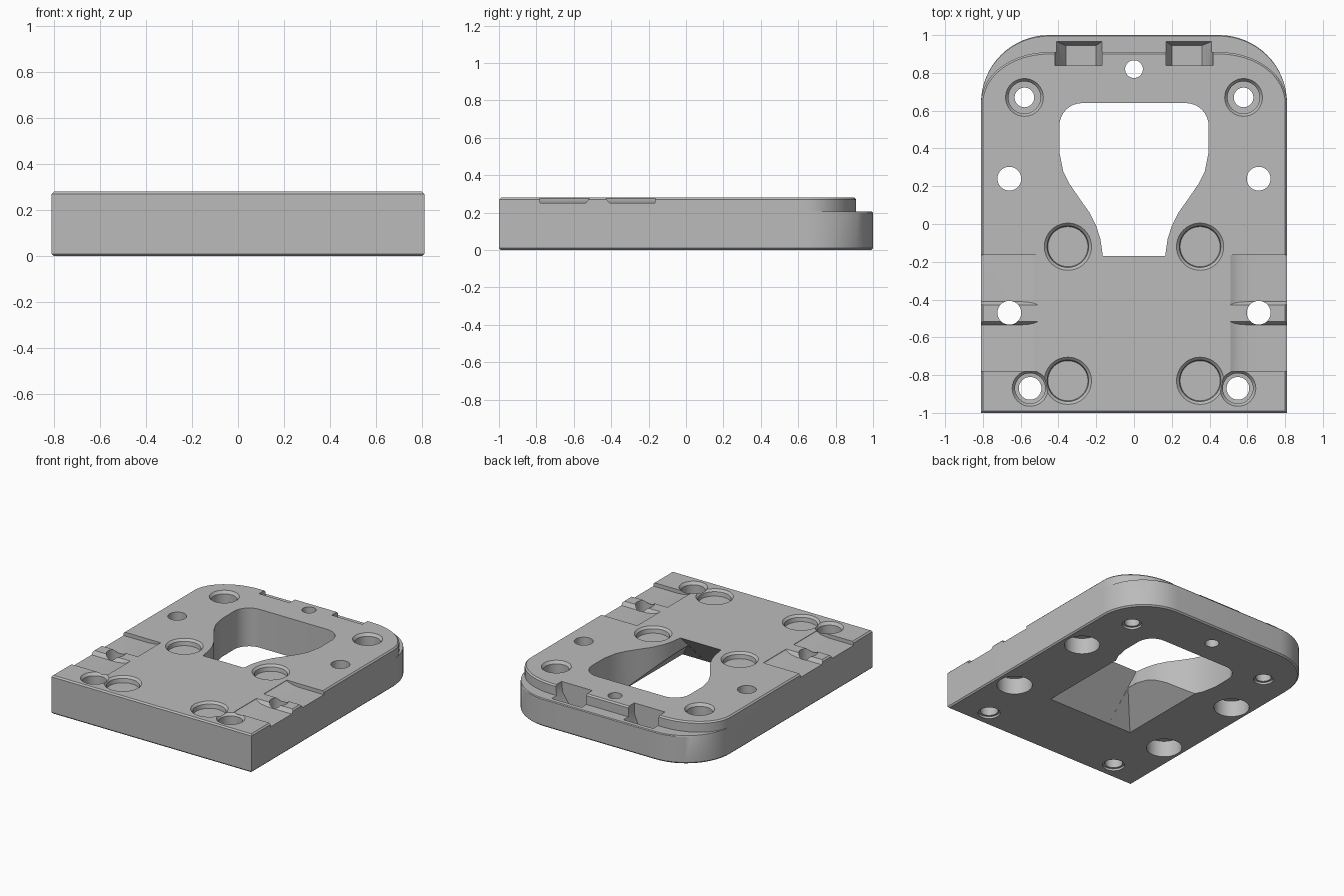
import bpy, bmesh
from math import sin, cos, pi, radians

if "Cube" in bpy.data.objects:
    bpy.data.objects.remove(bpy.data.objects["Cube"])

TOP, LEDGE, HALF_W = 0.28, 0.205, 0.81

grey = bpy.data.materials.new("plain_grey")
grey.use_nodes = True
grey.diffuse_color = (0.5, 0.5, 0.5, 1)
grey.node_tree.nodes["Principled BSDF"].inputs["Base Color"].default_value = (0.5, 0.5, 0.5, 1)


def loft(name, sections):
    """Closed solid through rings of equal point count."""
    bm = bmesh.new()
    rings = [[bm.verts.new(p) for p in s] for s in sections]
    n = len(rings[0])
    for a, b in zip(rings, rings[1:]):
        for i in range(n):
            j = (i + 1) % n
            bm.faces.new((a[i], a[j], b[j], b[i]))
    bm.faces.new(rings[0])
    bm.faces.new(rings[-1])
    bmesh.ops.remove_doubles(bm, verts=bm.verts, dist=1e-5)
    bmesh.ops.recalc_face_normals(bm, faces=bm.faces)
    mesh = bpy.data.meshes.new(name)
    bm.to_mesh(mesh)
    bm.free()
    mesh.materials.append(grey)
    obj = bpy.data.objects.new(name, mesh)
    bpy.context.collection.objects.link(obj)
    return obj


def at_z(points, z):
    return [(x, y, z) for x, y in points]


def rect(x0, x1, y0, y1):
    return [(x0, y0), (x1, y0), (x1, y1), (x0, y1)]


def mirrored(half):
    """Complete an outline whose +x half is given."""
    return half + [(-x, y) for x, y in reversed(half)]


def outline(back, inset=0):
    """Plate outline with square front and rounded back corners."""
    rx, ry = 0.36 - inset, back - 0.64 - inset
    half = [(HALF_W - inset, inset - 1)]
    for i in range(17):
        a = i / 16 * pi / 2
        half.append((0.45 + rx * cos(a), 0.64 + ry * sin(a)))
    return mirrored(half)


# Plate with chamfered rims and a stepped back ledge
plate = loft("base_plate", [
    at_z(outline(1, 0.01), 0), at_z(outline(1), 0.01),
    at_z(outline(1), LEDGE - 0.006), at_z(outline(0.995), LEDGE),
    at_z(outline(0.91), LEDGE), at_z(outline(0.91), TOP - 0.01),
    at_z(outline(0.91, 0.01), TOP)])
bpy.context.view_layer.objects.active = plate
plate.select_set(True)


def cut(cutter):
    cutter.hide_render = True
    mod = plate.modifiers.new("cut", 'BOOLEAN')
    mod.operation, mod.solver, mod.object = 'DIFFERENCE', 'EXACT', cutter
    bpy.ops.object.modifier_apply(modifier=mod.name)
    bpy.data.objects.remove(cutter)


def turned_cut(x, y, profile, n=40):
    """Cut a round hole from (radius, height) pairs."""
    cut(loft("hole_cutter", [
        [(x + r * cos(2 * pi * i / n), y + r * sin(2 * pi * i / n), z) for i in range(n)]
        for r, z in profile]))


# Keyhole window
half = [(0.275 + 0.12 * sin(i * pi / 16), 0.52 + 0.12 * cos(i * pi / 16)) for i in range(9)]
half += [(0.395, 0.38), (0.375, 0.28), (0.34, 0.21), (0.285, 0.13),
         (0.235, 0.06), (0.2, -0.01), (0.178, -0.08), (0.165, -0.17)]
keyhole = mirrored(half)
cut(loft("keyhole_cutter", [at_z(keyhole, -0.1), at_z(keyhole, 0.4)]))

# Sloped pocket under the keyhole, with its front ramp
cut(loft("pocket_cutter", [
    at_z(rect(-0.36, 0.36, -0.47, 0.22), -0.01),
    at_z(rect(-0.165, 0.165, -0.26, 0.22), 0.19)]))
ramp = [(-0.47, -0.01), (-0.17, TOP), (0.2, TOP), (0.2, -0.01)]
cut(loft("ramp_cutter", [[(x, y, z) for y, z in ramp] for x in (-0.164, 0.164)]))

# Side recesses with a curved inner end, either side of a raised rib
floor = 0.253
bed = [(0.51, 0.30), (0.51, 0.277), (0.53, 0.266), (0.56, 0.258), (0.61, floor),
       (0.9, floor), (0.9, 0.30)]
for side in (-1, 1):
    for low, high, slope_low, slope_high in (
            (-0.78, -0.535, 0, 0.02), (-0.41, -0.165, -0.02, 0)):
        sections = []
        for y, slope in ((low, slope_low), (high, slope_high)):
            sections.append([(side * x, y + slope * (z - floor) / (TOP - floor), z)
                             for x, z in bed])
        cut(loft("recess_cutter", sections))

# Tapered notches in the back step
for side in (-1, 1):
    cut(loft("notch_cutter", [
        at_z([(side * x, y) for x, y in rect(0.2, 0.36, 0.84, 0.945)], 0.13),
        at_z([(side * x, y) for x, y in rect(0.17, 0.41, 0.84, 0.965)], LEDGE),
        at_z([(side * x, y) for x, y in rect(0.17, 0.42, 0.84, 0.99)], 0.3)]))

# Small centre hole at the back
turned_cut(0, 0.82, [(0.047, -0.1), (0.047, 0.4)])

for side in (-1, 1):
    # Counterbored screw holes
    for x, y, outer, inner, hole in ((0.58, 0.67, 0.1, 0.085, 0.052),
                                     (0.55, -0.87, 0.095, 0.08, 0.06)):
        turned_cut(side * x, y, [(hole + 0.016, -0.01), (hole + 0.014, 0.015),
                                 (hole, 0.016), (hole, 0.1), (inner, 0.101),
                                 (inner, TOP - 0.02), (outer, TOP), (outer, 0.4)])
    # Side pin holes, counterbored underneath
    for y in (0.24, -0.47):
        turned_cut(side * 0.66, y, [(0.12, -0.1), (0.12, 0.12), (0.063, 0.121), (0.063, 0.4)])
    # Shallow round seats
    for y in (-0.12, -0.83):
        turned_cut(side * 0.35, y, [(0.106, TOP - 0.045), (0.11, TOP - 0.015),
                                    (0.125, TOP), (0.125, 0.4)])

bpy.ops.object.shade_smooth_by_angle(angle=radians(28))
